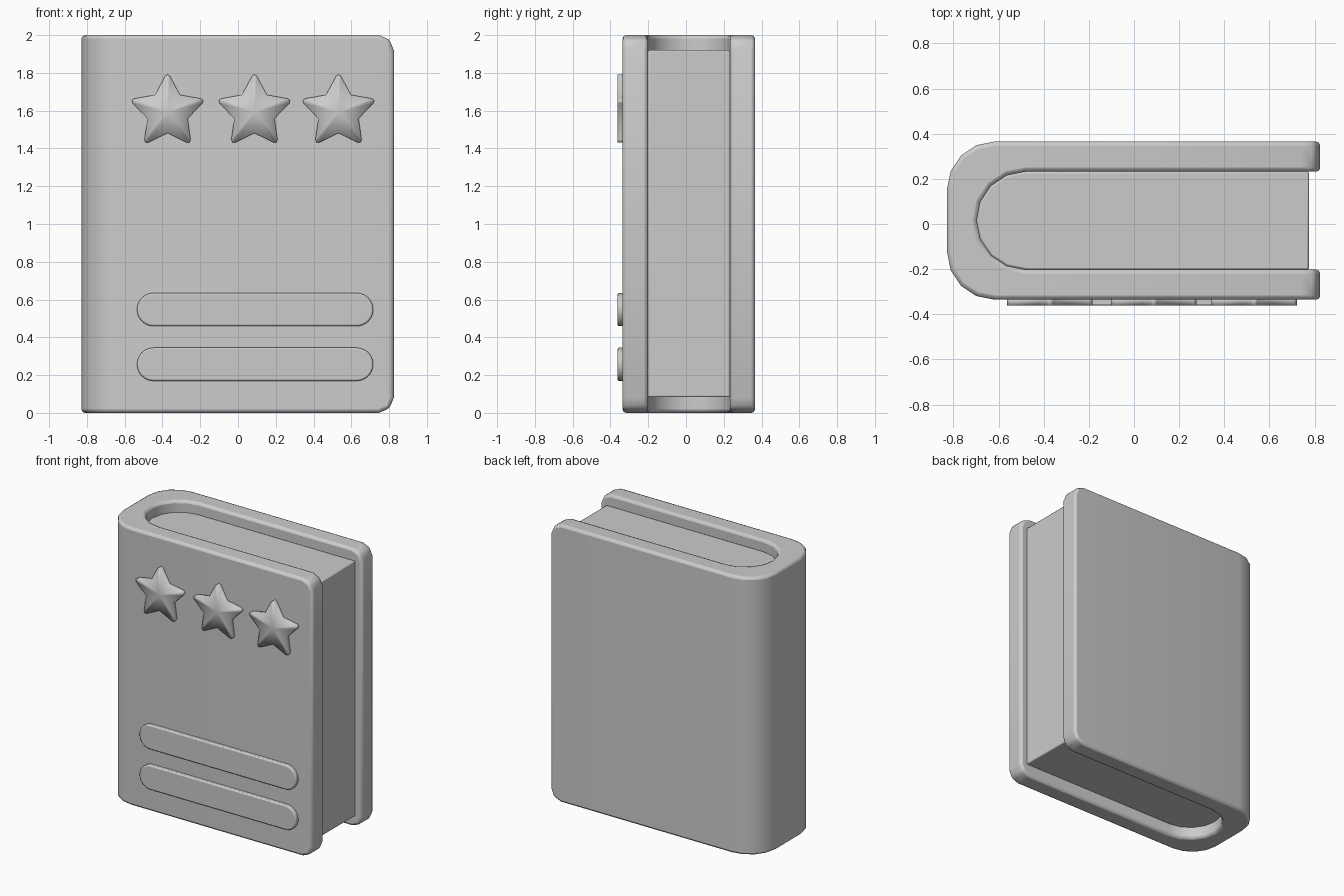
import bpy, bmesh
from math import sin, cos, pi, radians
from mathutils import Vector

cube = bpy.data.objects.get("Cube")
if cube:
    bpy.data.objects.remove(cube, do_unlink=True)

grey = bpy.data.materials.new("plain grey")
grey.use_nodes = True
colour = (0.6, 0.6, 0.6, 1)
grey.diffuse_color = colour
grey.node_tree.nodes["Principled BSDF"].inputs["Base Color"].default_value = colour

MID = 0.015        # depth centre of the book
FRONT = -0.335     # face of the front board
RIGHT = 0.825


def prism(points, sweep, fan=None):
    """Extrude a closed outline along sweep; fan adds a centre point to the far cap."""
    bm = bmesh.new()
    face = bm.faces.new([bm.verts.new(p) for p in points])
    out = bmesh.ops.extrude_face_region(bm, geom=[face], use_keep_orig=True)
    bmesh.ops.translate(bm, vec=sweep, verts=[g for g in out["geom"] if isinstance(g, bmesh.types.BMVert)])
    if fan:
        cap = [g for g in out["geom"] if isinstance(g, bmesh.types.BMFace)]
        bmesh.ops.poke(bm, faces=cap)
    bmesh.ops.recalc_face_normals(bm, faces=bm.faces)
    return bm


def finish(bm, name, bevel=0, angle=35):
    mesh = bpy.data.meshes.new(name)
    bm.to_mesh(mesh)
    bm.free()
    mesh.materials.append(grey)
    obj = bpy.data.objects.new(name, mesh)
    bpy.context.collection.objects.link(obj)
    if bevel:
        mod = obj.modifiers.new("soft edges", "BEVEL")
        mod.width, mod.segments = bevel, 2
        mod.limit_method, mod.angle_limit = "ANGLE", radians(40)
    bpy.ops.object.select_all(action="DESELECT")
    obj.select_set(True)
    bpy.context.view_layer.objects.active = obj
    if angle:
        bpy.ops.object.shade_smooth_by_angle(angle=radians(angle))
    else:
        bpy.ops.object.shade_smooth()
    return obj


def spine_curve(left, half, radius):
    """Rounded spine path from the front board round to the back board."""
    arc = [(left + radius * (1 - sin(a)), half - radius * (1 - cos(a)))
           for a in (i * pi / 8 for i in range(5))]
    path = [(x, -y) for x, y in arc] + [(x, y) for x, y in reversed(arc)]
    clean = [p for i, p in enumerate(path) if i == 0 or abs(p[1] - path[i - 1][1]) > 0.01]
    return [(x, MID + y) for x, y in clean]


# Cover: one folded sheet with rounded spine and clipped outer corners
inner = spine_curve(-0.697, 0.217, 0.217)
outer = spine_curve(-0.828, 0.35, 0.21)
outline = ([(RIGHT, outer[0][1])] + outer + [(RIGHT, outer[-1][1])]
           + [(RIGHT, inner[-1][1])] + inner[::-1] + [(RIGHT, inner[0][1])])
cover = prism([(x, y, 0) for x, y in outline], Vector((0, 0, 2)))
corners = [e for e in cover.edges
           if all(v.co.x > RIGHT - 0.01 for v in e.verts)
           and abs(e.verts[0].co.z - e.verts[1].co.z) < 0.01]
bmesh.ops.bevel(cover, geom=corners, offset=0.08, segments=2, profile=0.5, affect="EDGES")
finish(cover, "cover", bevel=0.018, angle=50)

# Pages set back inside the cover
block = [(0.775, inner[0][1])] + inner + [(0.775, inner[-1][1])]
finish(prism([(x, y, 0.083) for x, y in block], Vector((0, 0, 1.837))), "page_block", bevel=0.008)

# Three raised stars with blunt tips
for n, cx in enumerate((-0.373, 0.087, 0.532)):
    pts = []
    for k in range(5):
        tip = pi / 2 + k * 2 * pi / 5
        for da, r in ((-0.07, 0.19), (0, 0.199), (0.07, 0.19), (pi / 5, 0.112)):
            pts.append((cx + r * cos(tip + da), FRONT + 0.01, 1.593 + r * sin(tip + da)))
    finish(prism(pts, Vector((0, -0.037, 0)), fan=True), f"star_{n + 1}", angle=0)

# Two raised title bars with round ends
for name, cz in (("upper_bar", 0.547), ("lower_bar", 0.257)):
    pts = []
    for cx, start in ((0.628, -pi / 2), (-0.447, pi / 2)):
        for i in range(13):
            a = start + i * pi / 12
            pts.append((cx + 0.088 * cos(a), FRONT + 0.01, cz + 0.088 * sin(a)))
    finish(prism(pts, Vector((0, -0.037, 0))), name, bevel=0.008, angle=50)
